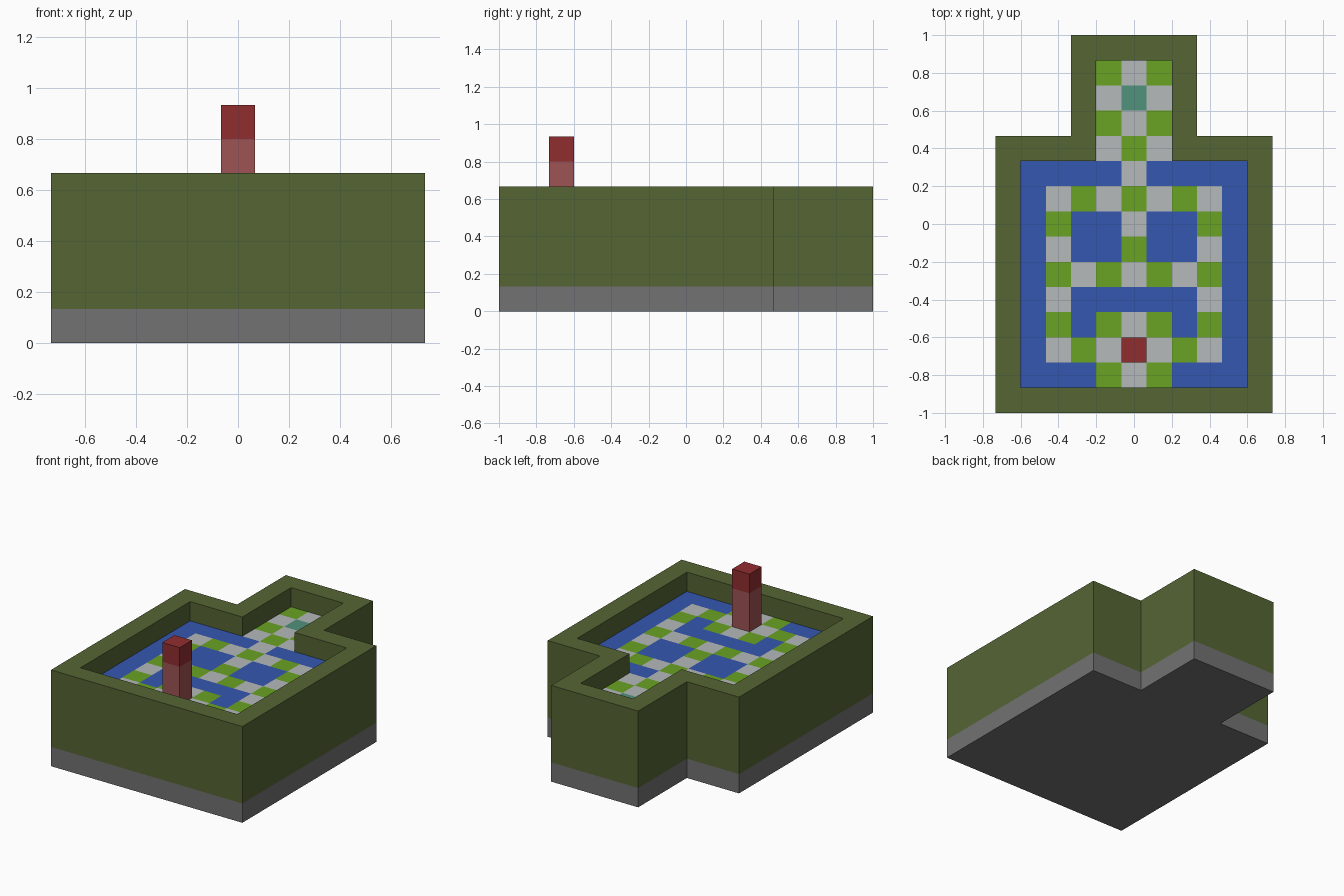
import bpy
import bmesh

cube = bpy.data.objects.get("Cube")
if cube:
    bpy.data.objects.remove(cube, do_unlink=True)

U = 2 / 15  # one block


def material(name, rgb):
    """Flat material from 0-255 display values."""
    def linear(c):
        c /= 255
        return c / 12.92 if c <= 0.04045 else ((c + 0.055) / 1.055) ** 2.4
    col = (*[linear(c) for c in rgb], 1)
    m = bpy.data.materials.new(name)
    m.diffuse_color = col
    m.use_nodes = True
    m.node_tree.nodes["Principled BSDF"].inputs["Base Color"].default_value = col
    return m


HEDGE = material("hedge green", (85, 101, 52))
BASE = material("base grey", (114, 114, 114))
WATER = material("water blue", (53, 87, 176))
GRASS = material("grass green", (105, 163, 34))
STONE = material("pale stone", (181, 186, 186))
TEAL = material("teal", (82, 146, 124))
RED = material("dark red", (145, 45, 47))
PINK = material("dusty red", (158, 83, 83))


def finish(name, bm, mats):
    mesh = bpy.data.meshes.new(name)
    bm.to_mesh(mesh)
    bm.free()
    for m in mats:
        mesh.materials.append(m)
    obj = bpy.data.objects.new(name, mesh)
    bpy.context.collection.objects.link(obj)
    return obj


def outline(half):
    """Mirror the +x half into a closed counter-clockwise outline, in blocks."""
    return half + [(-x, y) for x, y in reversed(half)]


def ring(bm, points, z):
    return [bm.verts.new((x * U, y * U, z * U)) for x, y in points]


def bridge(bm, low, high):
    for i in range(len(low)):
        j = (i + 1) % len(low)
        bm.faces.new((low[i], low[j], high[j], high[i]))


OUTER = outline([(5.5, -7.5), (5.5, 3.5), (2.5, 3.5), (2.5, 7.5)])
INNER = outline([(4.5, -6.5), (4.5, 2.5), (1.5, 2.5), (1.5, 6.5)])

# Foundation: closed underside and one block of side wall
bm = bmesh.new()
low, high = ring(bm, OUTER, 0), ring(bm, OUTER, 1)
bm.faces.new(reversed(low))
bridge(bm, low, high)
finish("foundation", bm, [BASE])

# Hedge wall: outside, flat rim, then down to the garden floor
bm = bmesh.new()
rings = [ring(bm, OUTER, 1), ring(bm, OUTER, 5),
         ring(bm, INNER, 5), ring(bm, INNER, 4)]
for a, b in zip(rings, rings[1:]):
    bridge(bm, a, b)
finish("hedge_wall", bm, [HEDGE])

# Garden floor, back row first: '#' path, '~' water, 'T' teal tile, ' ' outside
PLAN = [
    "   ###   ",
    "   #T#   ",
    "   ###   ",
    "   ###   ",
    "~~~~#~~~~",
    "~#######~",
    "~#~~#~~#~",
    "~#~~#~~#~",
    "~#######~",
    "~#~~~~~#~",
    "~#~###~#~",
    "~#######~",
    "~~~###~~~",
]
bm = bmesh.new()
for r, row in enumerate(PLAN):
    for c, kind in enumerate(row):
        if kind == " ":
            continue
        x, y = c - 4.5, 5.5 - r
        face = bm.faces.new(ring(
            bm, [(x, y), (x + 1, y), (x + 1, y + 1), (x, y + 1)], 4))
        # path blocks alternate as a checkerboard
        face.material_index = {"~": 0, "T": 3}.get(kind, 1 + (r + c + 1) % 2)
bmesh.ops.remove_doubles(bm, verts=bm.verts, dist=0.001)
finish("garden_floor", bm, [WATER, GRASS, STONE, TEAL])


# Pillar: dusty red shaft with a dark red cap
def block(name, z0, z1, mat):
    bm = bmesh.new()
    bmesh.ops.create_cube(bm, size=U)
    bmesh.ops.scale(bm, vec=(1, 1, z1 - z0), verts=bm.verts)
    bmesh.ops.translate(bm, vec=(0, -5 * U, (z0 + z1) / 2 * U), verts=bm.verts)
    finish(name, bm, [mat])


block("pillar_shaft", 4, 6, PINK)
block("pillar_cap", 6, 7, RED)
